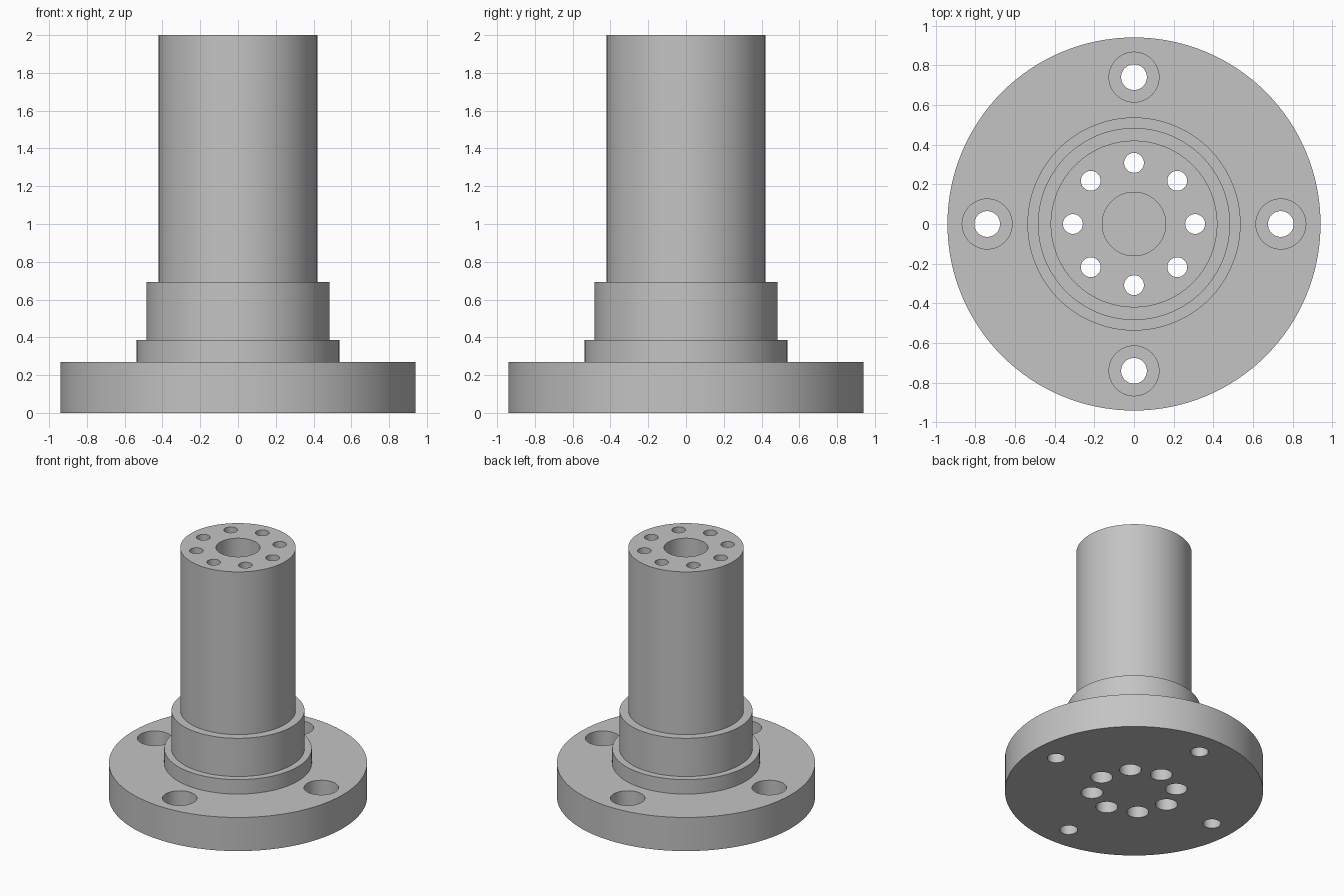
import bpy, bmesh, math

if "Cube" in bpy.data.objects:
    bpy.data.objects.remove(bpy.data.objects["Cube"])

steel = bpy.data.materials.new("plain grey")
steel.diffuse_color = (0.55, 0.55, 0.55, 1)
steel.use_nodes = True
steel.node_tree.nodes["Principled BSDF"].inputs["Base Color"].default_value = steel.diffuse_color


def lathe(bm, profile, segments, cx=0.0, cy=0.0):
    """Revolve (radius, z) steps into a closed solid around a vertical axis."""
    rings = [[bm.verts.new((cx + r * math.cos(2 * math.pi * i / segments),
                            cy + r * math.sin(2 * math.pi * i / segments), z))
              for i in range(segments)] for r, z in profile]
    for low, high in zip(rings, rings[1:]):
        for i in range(segments):
            j = (i + 1) % segments
            bm.faces.new((low[i], low[j], high[j], high[i]))
    bm.faces.new(rings[0][::-1])
    bm.faces.new(rings[-1])


def to_object(bm, name):
    mesh = bpy.data.meshes.new(name)
    bm.normal_update()
    bm.to_mesh(mesh)
    bm.free()
    obj = bpy.data.objects.new(name, mesh)
    bpy.context.collection.objects.link(obj)
    return obj


# Stepped shaft and flange as one turned body
body = bmesh.new()
lathe(body, [(0.94, 0), (0.94, 0.27), (0.537, 0.27), (0.537, 0.386),
             (0.484, 0.386), (0.484, 0.693), (0.42, 0.693), (0.42, 2)], 128)
hub = to_object(body, "flanged_shaft")
hub.data.materials.append(steel)

holes = bmesh.new()
# Blind centre bore in the top face
lathe(holes, [(0.16, 1.7), (0.16, 2.1)], 64)
# Eight long bolt holes, counterbored from below
for k in range(8):
    a = k * math.pi / 4
    lathe(holes, [(0.08, -0.1), (0.08, 0.13), (0.05, 0.13), (0.05, 2.1)], 32,
          0.308 * math.cos(a), 0.308 * math.sin(a))
# Four flange bolt holes, counterbored from above
for k in range(4):
    a = k * math.pi / 2
    lathe(holes, [(0.065, -0.1), (0.065, 0.13), (0.126, 0.13), (0.126, 0.4)], 48,
          0.74 * math.cos(a), 0.74 * math.sin(a))
cutter = to_object(holes, "hole_cutter")
cutter.data.materials.append(steel)
cutter.hide_render = True

# Drill the holes, then drop the cutter
cut = hub.modifiers.new("holes", 'BOOLEAN')
cut.operation = 'DIFFERENCE'
cut.solver = 'EXACT'
cut.object = cutter
bpy.context.view_layer.objects.active = hub
hub.select_set(True)
bpy.ops.object.modifier_apply(modifier=cut.name)
bpy.data.objects.remove(cutter)

bpy.ops.object.shade_smooth_by_angle(angle=math.radians(30))
